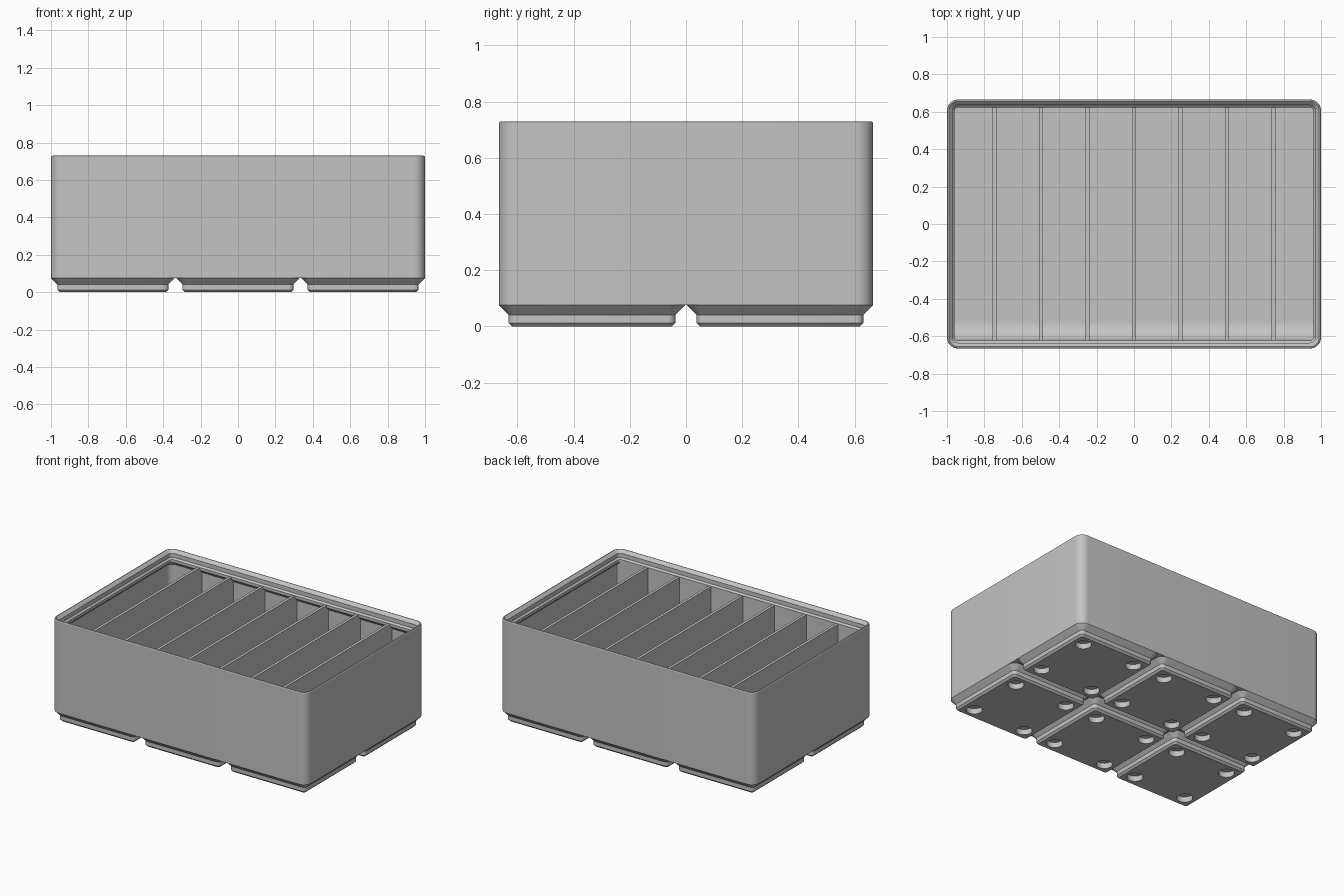
import bpy, bmesh, math

cube = bpy.data.objects.get("Cube")
if cube:
    bpy.data.objects.remove(cube, do_unlink=True)

U = 2 / 125.5            # one millimetre in model units
PITCH = 42 * U
COLS, ROWS = 3, 2
HX, HY = 125.5 * U / 2, 83.5 * U / 2
FLOOR = 7 * U

grey = bpy.data.materials.new("plain grey")
grey.use_nodes = True
grey.diffuse_color = (0.55, 0.55, 0.55, 1)
grey.node_tree.nodes["Principled BSDF"].inputs["Base Color"].default_value = (0.55, 0.55, 0.55, 1)


def finish(name, bm):
    bmesh.ops.recalc_face_normals(bm, faces=bm.faces[:])
    mesh = bpy.data.meshes.new(name)
    bm.to_mesh(mesh)
    bm.free()
    mesh.materials.append(grey)
    obj = bpy.data.objects.new(name, mesh)
    bpy.context.collection.objects.link(obj)
    return obj


def activate(obj):
    bpy.ops.object.select_all(action='DESELECT')
    obj.select_set(True)
    bpy.context.view_layer.objects.active = obj


def smooth(obj):
    activate(obj)
    bpy.ops.object.shade_smooth_by_angle(angle=math.radians(30))


def rounded_ring(bm, hx, hy, r, z, steps=8):
    """One rounded rectangle of vertices."""
    ring = []
    for q, (sx, sy) in enumerate([(1, 1), (-1, 1), (-1, -1), (1, -1)]):
        for i in range(steps + 1):
            a = math.pi / 2 * (q + i / steps)
            ring.append(bm.verts.new((sx * (hx - r) + r * math.cos(a),
                                      sy * (hy - r) + r * math.sin(a), z)))
    return ring


def loft(name, hx, hy, profile):
    """Skin rounded rectangles; profile holds (inset, height) in millimetres."""
    bm = bmesh.new()
    rings = [rounded_ring(bm, hx - d * U, hy - d * U, (3.75 - d) * U, z * U) for d, z in profile]
    n = len(rings[0])
    for a, b in zip(rings, rings[1:]):
        for i in range(n):
            j = (i + 1) % n
            bm.faces.new((a[i], a[j], b[j], b[i]))
    bm.faces.new(rings[0])
    bm.faces.new(rings[-1])
    return finish(name, bm)


def prism(name, points, half_width):
    """Extrude a (y, z) outline along x."""
    bm = bmesh.new()
    face = bm.faces.new([bm.verts.new((-half_width, y, z)) for y, z in points])
    geom = bmesh.ops.extrude_face_region(bm, geom=[face])["geom"]
    bmesh.ops.translate(bm, vec=(2 * half_width, 0, 0),
                        verts=[g for g in geom if isinstance(g, bmesh.types.BMVert)])
    return finish(name, bm)


# Outer shell, stacking lip, inner wall and floor
shell = loft("bin_shell", HX, HY, [
    (0, 4.75), (0, 45.4), (0.2, 45.7), (0.6, 45.8),
    (1.9, 44.5), (1.9, 42.7), (2.6, 42), (2.6, 40.8),
    (0.95, 39.15), (0.95, 7)])
smooth(shell)

# Stepped foot with four round sockets underneath
half_foot = 41.5 * U / 2
foot = loft("foot", half_foot, half_foot, [(2.95, 0), (2.15, 0.8), (2.15, 2.6), (0, 4.75), (0, 5)])
bm = bmesh.new()
for sx in (-1, 1):
    for sy in (-1, 1):
        made = bmesh.ops.create_cone(bm, cap_ends=True, segments=32, radius1=3.25 * U,
                                     radius2=3.25 * U, depth=4.8 * U)
        bmesh.ops.translate(bm, verts=made["verts"], vec=(sx * 13 * U, sy * 13 * U, 0))
cutter = finish("socket_cutter", bm)
cutter.hide_render = True
cut = foot.modifiers.new("sockets", 'BOOLEAN')
cut.operation = 'DIFFERENCE'
cut.solver = 'EXACT'
cut.object = cutter
activate(foot)
bpy.ops.object.modifier_apply(modifier=cut.name)
bpy.data.objects.remove(cutter, do_unlink=True)
smooth(foot)

# Repeat the foot over the grid
for c in range(COLS):
    for r in range(ROWS):
        part = foot
        if c or r:
            part = foot.copy()
            part.name = f"foot_{c}_{r}"
            bpy.context.collection.objects.link(part)
        part.location = ((c - (COLS - 1) / 2) * PITCH, (r - (ROWS - 1) / 2) * PITCH, 0)

# Thin dividers making eight equal compartments
spacing = (HX - 0.95 * U + 0.6 * U) / 4
top, end = 41.9 * U, HY - 1.2 * U
for i in range(-3, 4):
    outline = [(-end, FLOOR - 0.01), (end, FLOOR - 0.01), (end, top), (-end, top)]
    prism(f"divider_{i + 4}", outline, 0.6 * U).location.x = i * spacing

# Curved scoop along the front wall, flush with the lip
R = 0.1
face_y = -HY + 2.6 * U
outline = [(-end, FLOOR - 0.01), (face_y + R, FLOOR - 0.01)]
for i in range(13):
    a = math.pi / 2 * i / 12
    outline.append((face_y + R - R * math.sin(a), FLOOR + R - R * math.cos(a)))
outline += [(face_y, 41 * U), (-end, 41 * U)]
smooth(prism("front_scoop", outline, HX - 1.5 * U))
